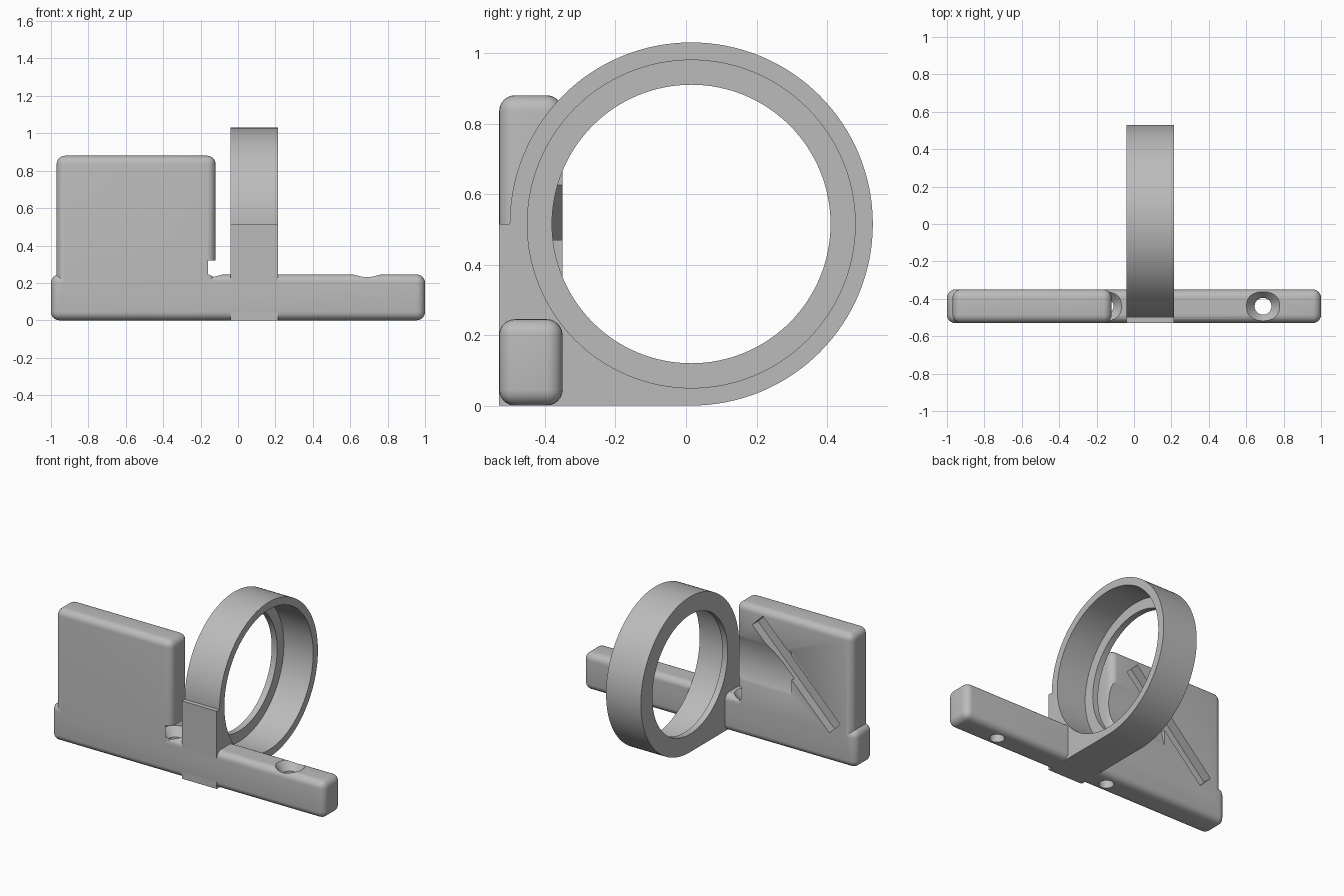
import bpy, bmesh, math
from mathutils import Matrix, Vector

if "Cube" in bpy.data.objects:
    bpy.data.objects.remove(bpy.data.objects["Cube"], do_unlink=True)

grey = bpy.data.materials.new("plain grey")
grey.use_nodes = True
COLOUR = (0.5, 0.5, 0.5, 1)
grey.diffuse_color = COLOUR
grey.node_tree.nodes["Principled BSDF"].inputs["Base Color"].default_value = COLOUR

AXIS_Y, AXIS_Z = 0.015, 0.515      # ring axis, running along x
RING_R, BORE_R, LIP_R = 0.515, 0.465, 0.395
FRONT, BACK = -0.53, -0.35         # thickness of bar and plate
MID = (FRONT + BACK) / 2


def finish(name, bm):
    bmesh.ops.recalc_face_normals(bm, faces=bm.faces)
    mesh = bpy.data.meshes.new(name)
    bm.to_mesh(mesh)
    bm.free()
    mesh.materials.append(grey)
    ob = bpy.data.objects.new(name, mesh)
    bpy.context.scene.collection.objects.link(ob)
    return ob


def box(name, low, high, radius=0, turn=0):
    """Box between two corners, with rounded edges, turned about y."""
    low, high = Vector(low), Vector(high)
    bm = bmesh.new()
    bmesh.ops.create_cube(bm, size=1)
    bmesh.ops.scale(bm, vec=high - low, verts=bm.verts)
    if radius:
        bmesh.ops.bevel(bm, geom=bm.edges[:], offset=radius, segments=6,
                        profile=0.5, affect='EDGES')
    place = Matrix.Translation((low + high) / 2) @ Matrix.Rotation(turn, 4, 'Y')
    bmesh.ops.transform(bm, matrix=place, verts=bm.verts)
    return finish(name, bm)


def cone(name, start, end, r1, r2, segments=48):
    """Cylinder or cone from start to end."""
    start, end = Vector(start), Vector(end)
    span = end - start
    bm = bmesh.new()
    turn = span.to_track_quat('Z', 'Y').to_matrix().to_4x4()
    bmesh.ops.create_cone(bm, cap_ends=True, segments=segments, radius1=r1,
                          radius2=r2, depth=span.length,
                          matrix=Matrix.Translation((start + end) / 2) @ turn)
    return finish(name, bm)


def combine(ob, other, operation):
    """Apply a boolean and discard the second solid."""
    mod = ob.modifiers.new("combine", 'BOOLEAN')
    mod.operation, mod.object, mod.solver = operation, other, 'EXACT'
    graph = bpy.context.evaluated_depsgraph_get()
    graph.update()
    mesh = bpy.data.meshes.new_from_object(ob.evaluated_get(graph))
    ob.modifiers.clear()
    ob.data = mesh
    bpy.data.objects.remove(other, do_unlink=True)


def smooth(ob):
    ob.data.materials.clear()
    ob.data.materials.append(grey)
    for face in ob.data.polygons:
        face.material_index = 0
    ob.data.shade_smooth()
    ob.data.set_sharp_from_angle(angle=math.radians(30))


# Mounting bar with the upright plate
base = box("mounting_bar_and_plate", (-1, FRONT, 0), (1, BACK, 0.245), 0.045)
combine(base, box("plate", (-0.97, FRONT, 0.1), (-0.12, BACK, 0.88), 0.045), 'UNION')

# Countersunk screw holes, and head clearance in the plate
for x in (-0.155, 0.69):
    combine(base, cone("hole", (x, MID, -0.1), (x, MID, 0.23), 0.045, 0.045), 'DIFFERENCE')
    combine(base, cone("countersink", (x, MID, 0.19), (x, MID, 0.246), 0.045, 0.09), 'DIFFERENCE')
combine(base, cone("head_clearance", (-0.155, MID, 0.245), (-0.155, MID, 0.32),
                   0.09, 0.09), 'DIFFERENCE')

# Curved recess in the back of the plate, in line with the ring opening
combine(base, cone("recess", (-0.53, AXIS_Y, AXIS_Z), (0, AXIS_Y, AXIS_Z),
                   LIP_R, LIP_R, 128), 'DIFFERENCE')

# Diagonal slot across the back of the plate
combine(base, box("slot", (-0.5625 - 0.4, BACK - 0.06, AXIS_Z - 0.055),
                  (-0.5625 + 0.4, BACK + 0.06, AXIS_Z + 0.055),
                  turn=-math.pi / 4), 'DIFFERENCE')
smooth(base)

# Ring holder: three-quarter circle running into a square foot
X0, X1 = -0.04, 0.215
bm = bmesh.new()
outline = [(FRONT, 0), (FRONT, AXIS_Z)]
for i in range(97):
    a = math.pi - 1.5 * math.pi * i / 96
    outline.append((AXIS_Y + RING_R * math.cos(a), AXIS_Z + RING_R * math.sin(a)))
face = bm.faces.new([bm.verts.new((X0, y, z)) for y, z in outline])
grown = bmesh.ops.extrude_face_region(bm, geom=[face])["geom"]
bmesh.ops.translate(bm, vec=(X1 - X0, 0, 0),
                    verts=[g for g in grown if isinstance(g, bmesh.types.BMVert)])
ring = finish("ring_holder", bm)

# Wide bore from the left, leaving a thin lip on the right
for start, radius in ((X0 + 0.04, BORE_R), (X0 - 0.1, LIP_R)):
    combine(ring, cone("bore", (start, AXIS_Y, AXIS_Z), (X1 + 0.1, AXIS_Y, AXIS_Z),
                       radius, radius, 128), 'DIFFERENCE')
smooth(ring)
